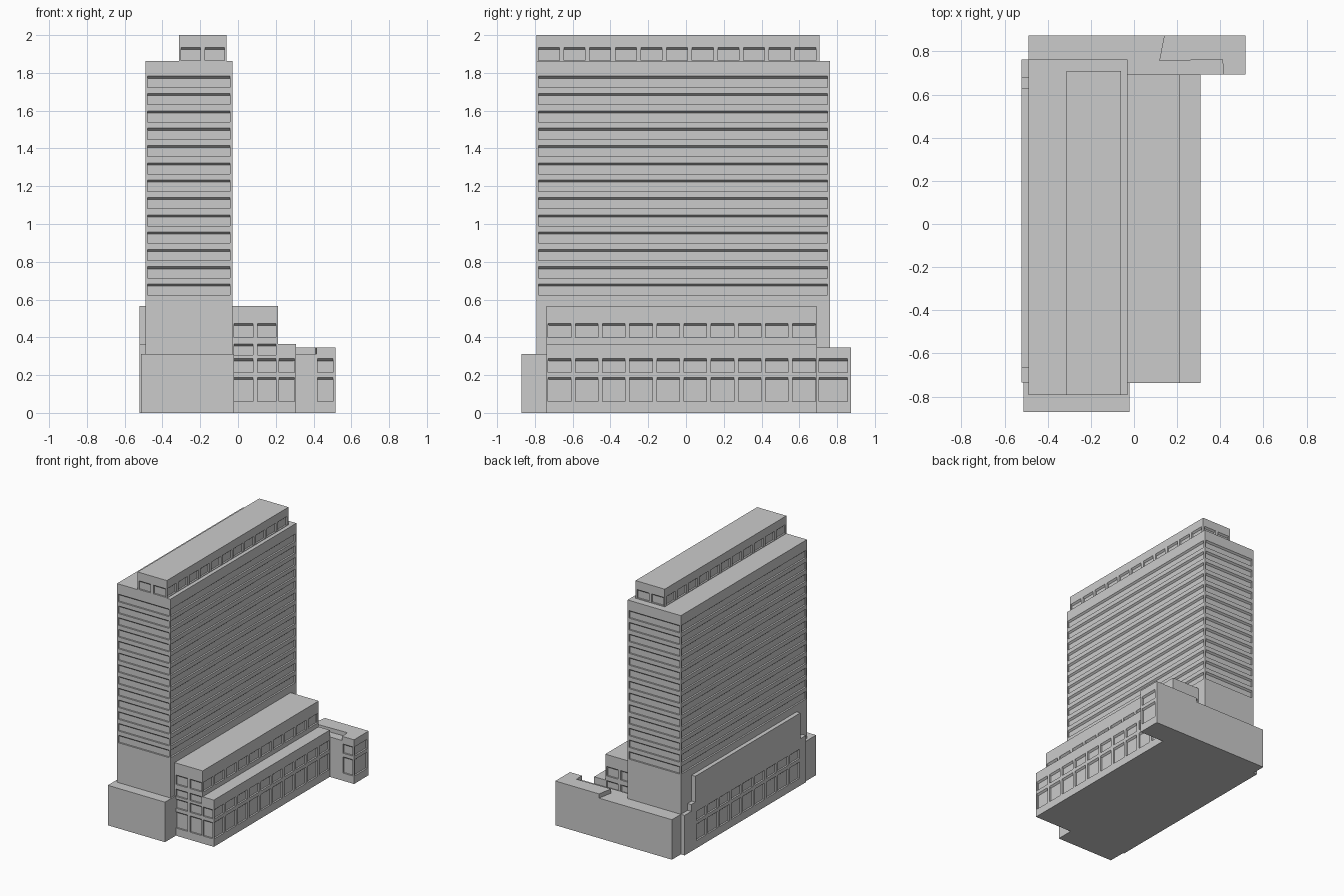
import bpy, bmesh

if "Cube" in bpy.data.objects:
    bpy.data.objects.remove(bpy.data.objects["Cube"])

DEPTH = 0.013   # window recess
SLOPE = 0.011   # lowered inner head of each window


def spans(a, b, n, gap=0.024):
    """n equal openings between a and b."""
    w = (b - a - gap * (n - 1)) / n
    return [(a + i * (w + gap), a + i * (w + gap) + w) for i in range(n)]


def facade(bm, pt, u0, u1, z0, z1, cols, rows):
    """Wall grid; pt(u, z, d) maps to space, d is depth into the wall."""
    us = sorted({u0, u1, *[u for c in cols for u in c]})
    zs = sorted({z0, z1, *[z for r in rows for z in r]})

    def quad(*pts):
        bm.faces.new([bm.verts.new(pt(*p)) for p in pts])

    for a, b in zip(us, us[1:]):
        for c, d in zip(zs, zs[1:]):
            if (a, b) in cols and (c, d) in rows:
                outer = [(a, c, 0), (b, c, 0), (b, d, 0), (a, d, 0)]
                t = d - SLOPE
                inner = [(a, c, DEPTH), (b, c, DEPTH), (b, t, DEPTH), (a, t, DEPTH)]
                quad(*inner)
                for i in range(4):
                    j = (i + 1) % 4
                    quad(outer[i], outer[j], inner[j], inner[i])
            else:
                quad((a, c, 0), (b, c, 0), (b, d, 0), (a, d, 0))


def finish(bm, name):
    bmesh.ops.remove_doubles(bm, verts=bm.verts, dist=1e-5)
    bmesh.ops.recalc_face_normals(bm, faces=bm.faces)
    me = bpy.data.meshes.new(name)
    bm.to_mesh(me)
    bm.free()
    ob = bpy.data.objects.new(name, me)
    bpy.context.collection.objects.link(ob)
    return ob


def block(name, x, y, z, rows=(), front=(), back=(), left=(), right=()):
    """Box whose four walls may carry a grid of recessed windows."""
    (x0, x1), (y0, y1), (z0, z1) = x, y, z
    bm = bmesh.new()
    facade(bm, lambda u, v, d: (u, y0 + d, v), x0, x1, z0, z1, front, rows)
    facade(bm, lambda u, v, d: (u, y1 - d, v), x0, x1, z0, z1, back, rows)
    facade(bm, lambda u, v, d: (x0 + d, u, v), y0, y1, z0, z1, left, rows)
    facade(bm, lambda u, v, d: (x1 - d, u, v), y0, y1, z0, z1, right, rows)

    # floor and roof share the wall grid points so the box closes
    fx, bx = [sorted({x0, x1, *[u for c in s for u in c]}) for s in (front, back)]
    ly, ry = [sorted({y0, y1, *[u for c in s for u in c]}) for s in (left, right)]
    for h in (z0, z1):
        ring = ([(u, y0) for u in fx[:-1]] + [(x1, u) for u in ry[:-1]] +
                [(u, y1) for u in bx[:0:-1]] + [(x0, u) for u in ly[:0:-1]])
        bm.faces.new([bm.verts.new((p[0], p[1], h)) for p in ring])
    return finish(bm, name)


def slab(name, outline, z0, z1):
    bm = bmesh.new()
    f = bm.faces.new([bm.verts.new((px, py, z0)) for px, py in outline])
    ext = bmesh.ops.extrude_face_region(bm, geom=[f])
    for v in ext["geom"]:
        if isinstance(v, bmesh.types.BMVert):
            v.co.z = z1
    if not any(f2.normal.z < 0 and f2.calc_center_median().z == z0 for f2 in bm.faces):
        bmesh.ops.holes_fill(bm, edges=bm.edges)
    return finish(bm, name)


# Tower with thirteen ribbon windows on every side
bands = [(0.623 + 0.0917 * i, 0.682 + 0.0917 * i) for i in range(13)]
tx, ty = [(-0.478, -0.042)], [(-0.782, 0.75)]
block("tower", (-0.49, -0.03), (-0.792, 0.763), (0, 1.862), bands, tx, tx, ty, ty)

# Rooftop storey
px, py = spans(-0.302, -0.072, 2), spans(-0.782, 0.688, 11)
block("penthouse", (-0.312, -0.06), (-0.792, 0.708), (1.862, 2.0),
      [(1.866, 1.934)], px, px, py, py)

# Stepped podium on the right
low_rows = [(0.06, 0.187), (0.215, 0.287)]
mid_x = spans(-0.02, 0.202, 2)
side_y = spans(-0.73, 0.685, 10)
block("podium_upper", (-0.03, 0.212), (-0.738, 0.692), (0.365, 0.567),
      [(0.4, 0.474)], mid_x, mid_x, (), side_y)
block("podium_middle", (-0.03, 0.212), (-0.738, 0.692), (0, 0.365),
      low_rows + [(0.307, 0.364)], mid_x, mid_x)
block("podium_lower", (0.212, 0.308), (-0.738, 0.692), (0, 0.365),
      low_rows, [(0.216, 0.298)], (), (), side_y)

# Annex blocks at both ends
block("front_annex", (-0.513, -0.02), (-0.872, -0.735), (0, 0.312))
block("rear_annex", (-0.49, 0.517), (0.692, 0.873), (0, 0.312),
      low_rows, [(0.42, 0.503)], (), (), [(0.705, 0.855)])
slab("rear_roof_slab", [(0.517, 0.873), (0.517, 0.692), (0.415, 0.692),
                        (0.41, 0.763), (0.117, 0.755), (0.14, 0.873)], 0.312, 0.345)

# Thin stepped wall on the left
wx = (-0.522, -0.49)
block("left_wall", wx, (-0.665, 0.63), (0, 0.567), low_rows,
      (), (), spans(-0.655, 0.618, 9))
for tag, y, h in (("front_step", (-0.735, -0.665), 0.365),
                  ("rear_step", (0.63, 0.68), 0.365),
                  ("rear_end", (0.68, 0.763), 0.312)):
    block("left_wall_" + tag, wx, y, (0, h))
